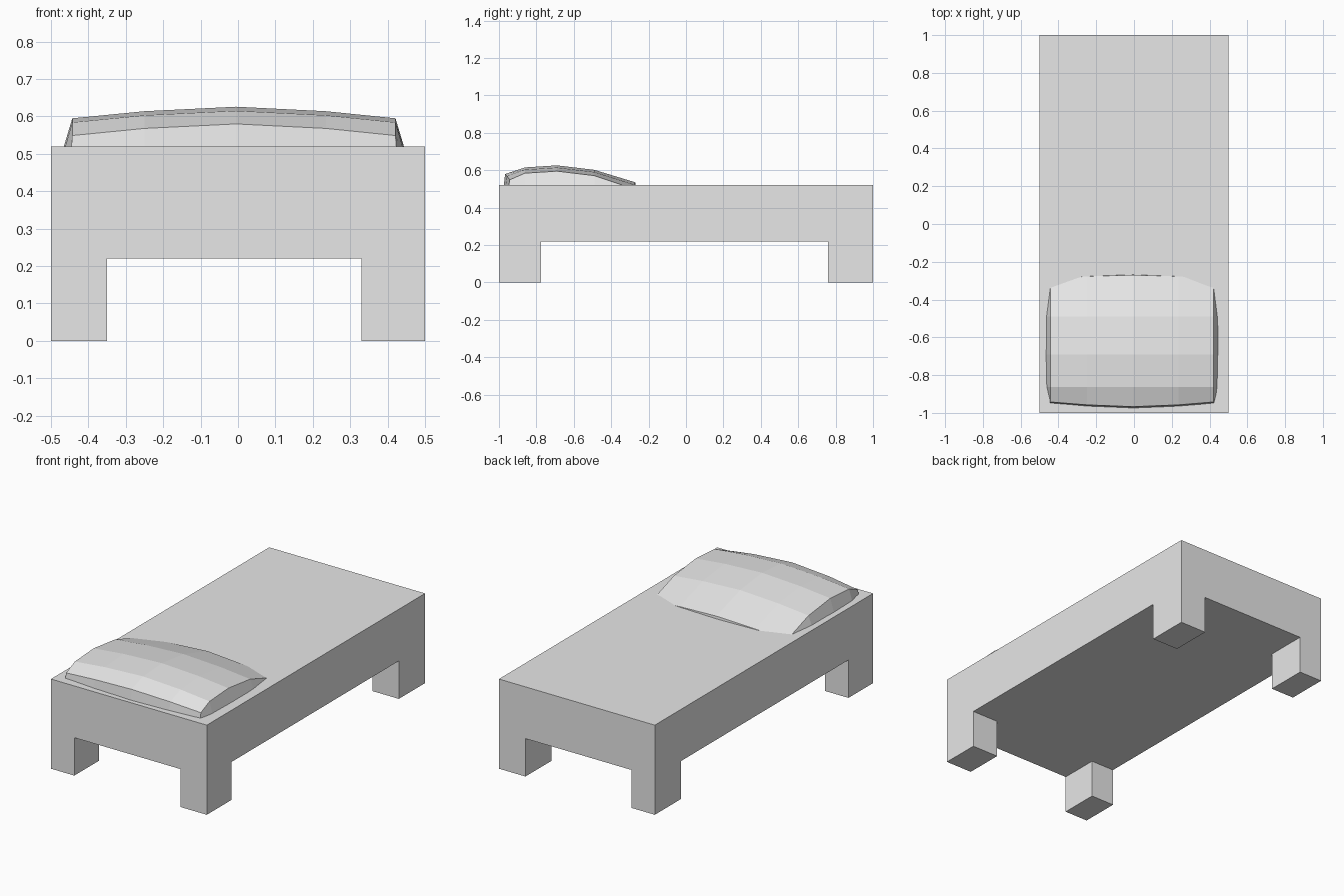
import bpy
import bmesh

cube = bpy.data.objects.get("Cube")
if cube:
    bpy.data.objects.remove(cube)

# Single flat colour
grey = bpy.data.materials.new("plain_grey")
grey.use_nodes = True
colour = (0.8, 0.8, 0.8, 1)
grey.diffuse_color = colour
grey.node_tree.nodes["Principled BSDF"].inputs["Base Color"].default_value = colour


def finish(name, bm):
    bmesh.ops.recalc_face_normals(bm, faces=bm.faces)
    mesh = bpy.data.meshes.new(name)
    bm.to_mesh(mesh)
    bm.free()
    mesh.materials.append(grey)
    obj = bpy.data.objects.new(name, mesh)
    bpy.context.collection.objects.link(obj)
    return obj


# Bed frame: a slab with its underside cut into a grid, legs extruded at the corners
LEG_X = (-0.35, 0.33)
LEG_Y = (-0.775, 0.76)
BASE, TOP = 0.22, 0.52

bm = bmesh.new()
bmesh.ops.create_cube(bm, size=1)
for v in bm.verts:
    v.co = (v.co.x, v.co.y * 2, TOP if v.co.z > 0 else BASE)
for axis, cuts in ((0, LEG_X), (1, LEG_Y)):
    for cut in cuts:
        normal = [0, 0, 0]
        normal[axis] = 1
        point = [cut * n for n in normal]
        bmesh.ops.bisect_plane(bm, geom=bm.verts[:] + bm.edges[:] + bm.faces[:],
                               plane_co=point, plane_no=normal)


def is_leg(face):
    c = face.calc_center_median()
    return (c.z < BASE + 0.01 and not LEG_X[0] < c.x < LEG_X[1]
            and not LEG_Y[0] < c.y < LEG_Y[1])


bm.normal_update()
feet = [f for f in bm.faces if is_leg(f)]
for foot in feet:
    new = bmesh.ops.extrude_discrete_faces(bm, faces=[foot])["faces"]
    for v in new[0].verts:
        v.co.z = 0
bmesh.ops.remove_doubles(bm, verts=bm.verts, dist=0.0001)
finish("bed_frame", bm)

# Pillow: a domed grid, with a skirt flaring down into the bed
COLUMNS = ((-0.443, 0.031), (-0.25, 0.012), (-0.005, 0), (0.235, 0.012), (0.421, 0.031))  # x, drop
ROWS = ((-0.967, 0.58), (-0.862, 0.615), (-0.69, 0.626), (-0.49, 0.602), (-0.27, 0.535))  # y, height
END_CURVE = (0.025, 0, 0, 0, -0.02)     # how far the end rows pull in at the sides
FLARE = (0.004, 0.026, 0.03, 0.03, 0.004)
SKIRT_Z = 0.495

bm = bmesh.new()
grid = [[bm.verts.new((x, y + curve * drop / 0.031, z - drop)) for x, drop in COLUMNS]
        for (y, z), curve in zip(ROWS, END_CURVE)]
for a, b in zip(grid, grid[1:]):
    for i in range(len(a) - 1):
        bm.faces.new((a[i], a[i + 1], b[i + 1], b[i]))

# Skirt around the rim
last = len(ROWS) - 1
rim = ([(0, i) for i in range(last)] + [(i, last) for i in range(last)]
       + [(last, i) for i in range(last, 0, -1)] + [(i, 0) for i in range(last, 0, -1)])
skirt = []
for r, c in rim:
    p = grid[r][c].co
    dx = FLARE[r] * ((c == last) - (c == 0))
    dy = 0.004 * (r == last) - 0.01 * (r == 0)
    skirt.append(bm.verts.new((p.x + dx, p.y + dy, SKIRT_Z)))
for k in range(len(rim)):
    n = (k + 1) % len(rim)
    a, b = grid[rim[k][0]][rim[k][1]], grid[rim[n][0]][rim[n][1]]
    bm.faces.new((a, skirt[k], skirt[n], b))
bm.faces.new(skirt)
finish("pillow", bm)
